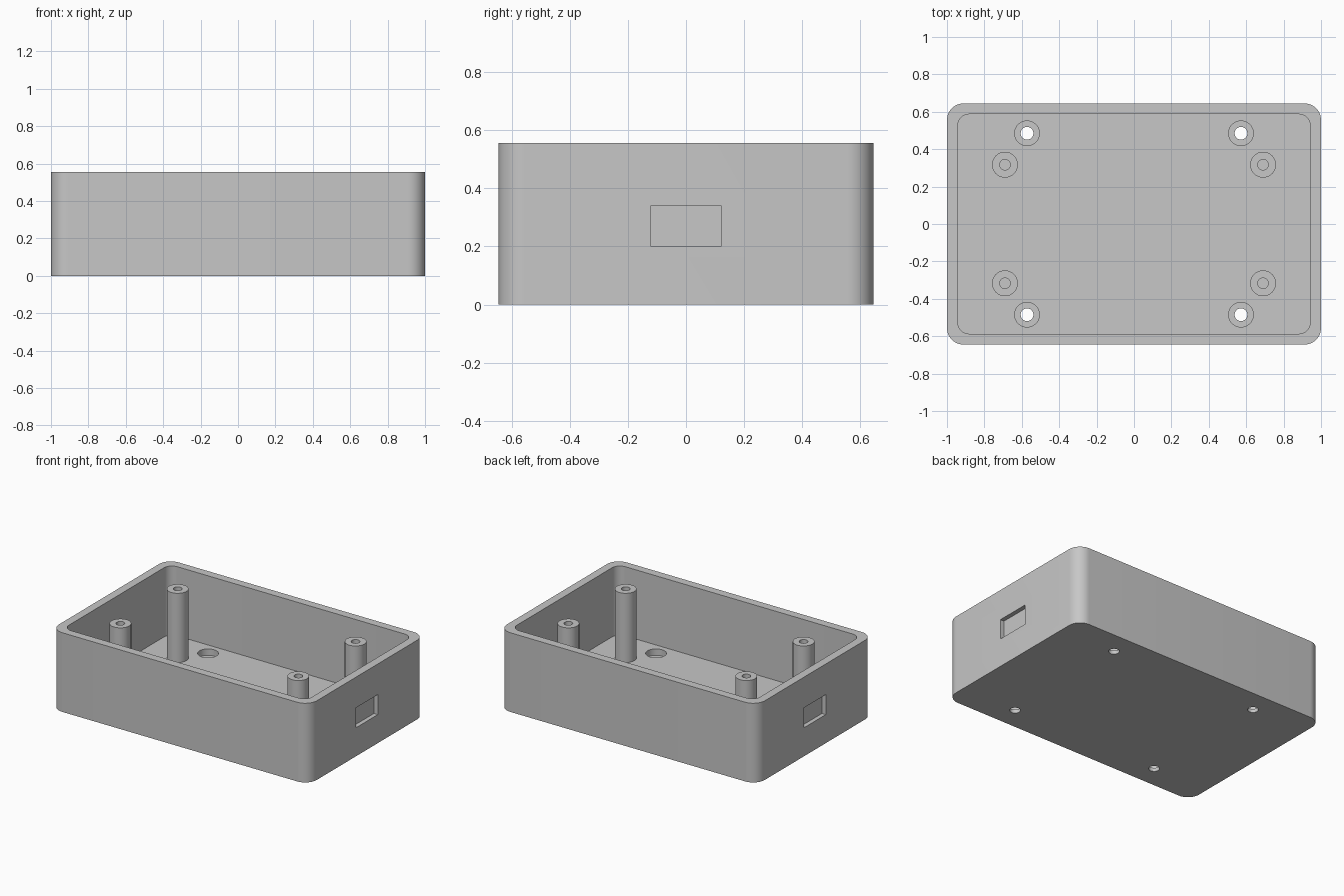
import bpy, bmesh, math

if "Cube" in bpy.data.objects:
    bpy.data.objects.remove(bpy.data.objects["Cube"], do_unlink=True)

LENGTH, DEPTH, HEIGHT = 2.0, 1.29, 0.555
WALL, FLOOR = 0.058, 0.07

grey = bpy.data.materials.new("light grey plastic")
grey.use_nodes = True
grey.diffuse_color = (0.57, 0.57, 0.57, 1)
grey.node_tree.nodes["Principled BSDF"].inputs["Base Color"].default_value = grey.diffuse_color


def rounded_rect(w, d, r, steps=12):
    """Outline of a rectangle with rounded corners."""
    pts = []
    for i, (sx, sy) in enumerate([(1, 1), (-1, 1), (-1, -1), (1, -1)]):
        for k in range(steps + 1):
            a = (i + k / steps) * math.pi / 2
            pts.append((sx * (w / 2 - r) + r * math.cos(a),
                        sy * (d / 2 - r) + r * math.sin(a)))
    return pts


def circle(r, steps=48):
    return [(r * math.cos(2 * math.pi * k / steps), r * math.sin(2 * math.pi * k / steps))
            for k in range(steps)]


def box_outline(w, d):
    return [(w / 2, d / 2), (-w / 2, d / 2), (-w / 2, -d / 2), (w / 2, -d / 2)]


def prism(name, outline, z0, z1, x=0, y=0):
    """Extrude an outline from z0 to z1."""
    bm = bmesh.new()
    face = bm.faces.new([bm.verts.new((px + x, py + y, z0)) for px, py in outline])
    top = bmesh.ops.extrude_face_region(bm, geom=[face])["geom"]
    bmesh.ops.translate(bm, vec=(0, 0, z1 - z0),
                        verts=[v for v in top if isinstance(v, bmesh.types.BMVert)])
    bmesh.ops.recalc_face_normals(bm, faces=bm.faces[:])
    mesh = bpy.data.meshes.new(name)
    bm.to_mesh(mesh)
    bm.free()
    mesh.materials.append(grey)
    obj = bpy.data.objects.new(name, mesh)
    bpy.context.collection.objects.link(obj)
    return obj


def activate(obj):
    bpy.ops.object.select_all(action="DESELECT")
    obj.select_set(True)
    bpy.context.view_layer.objects.active = obj


def cut(obj, cutter):
    """Subtract the cutter and discard it."""
    cutter.hide_render = True
    mod = obj.modifiers.new("cut", "BOOLEAN")
    mod.operation, mod.solver, mod.object = "DIFFERENCE", "EXACT", cutter
    activate(obj)
    bpy.ops.object.modifier_apply(modifier=mod.name)
    bpy.data.objects.remove(cutter, do_unlink=True)


def smooth(obj):
    activate(obj)
    bpy.ops.object.shade_smooth_by_angle(angle=math.radians(30))


# Open tray with rounded corners
case = prism("case", rounded_rect(LENGTH, DEPTH, 0.09), 0, HEIGHT)
cut(case, prism("cavity", rounded_rect(LENGTH - 2 * WALL, DEPTH - 2 * WALL, 0.06),
                FLOOR, HEIGHT + 0.1))

# Shallow rectangular pocket in each end wall
for sx in (-1, 1):
    cut(case, prism("pocket", box_outline(0.06, 0.24), 0.2, 0.34, x=sx * LENGTH / 2))

# Counterbored screw holes in the floor, hollow standoffs beside them
for sx, side in ((-1, "right"), (1, "left")):
    for sy, end in ((-1, "front"), (1, "back")):
        hx, hy = sx * 0.572, sy * 0.485
        cut(case, prism("bore", circle(0.034), -0.1, 0.2, hx, hy))
        cut(case, prism("counterbore", circle(0.066), 0.025, 0.2, hx, hy))
        px, py = sx * 0.69, sy * 0.317
        post = prism(f"standoff_{end}_{side}", circle(0.069), FLOOR - 0.005, HEIGHT, px, py)
        cut(post, prism("pilot_hole", circle(0.028), FLOOR, HEIGHT + 0.1, px, py))
        smooth(post)

smooth(case)
